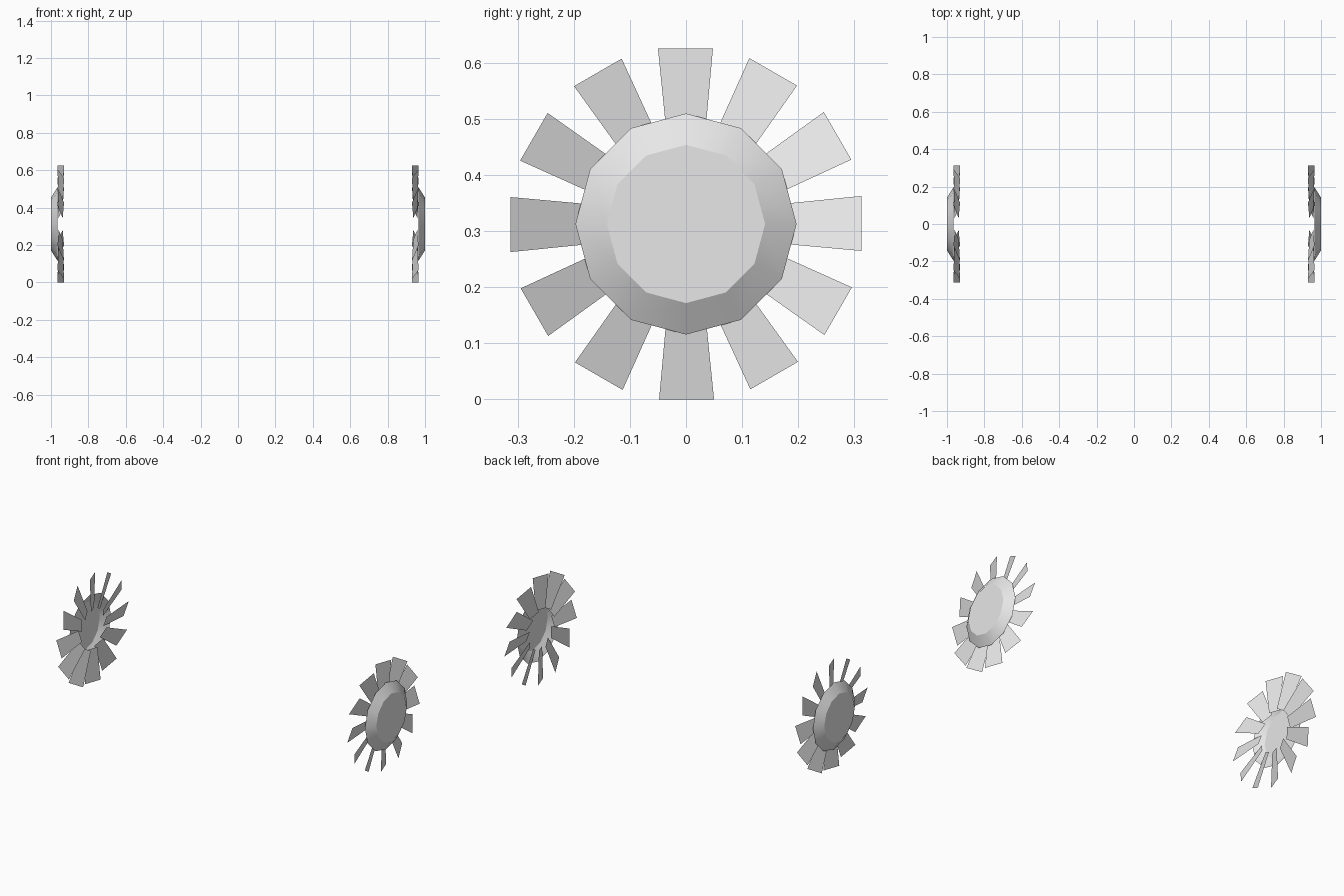
import bpy, bmesh
from math import cos, sin, tan, pi, radians
from mathutils import Matrix, Vector

cube = bpy.data.objects.get("Cube")
if cube:
    bpy.data.objects.remove(cube, do_unlink=True)

SIDES = 12
AXLE_Z = 0.3125
BLADE_X = 0.948
PITCH = tan(radians(19.6))

grey = bpy.data.materials.new("light grey")
grey.use_nodes = True
grey.diffuse_color = (0.8, 0.8, 0.8, 1)
grey.node_tree.nodes["Principled BSDF"].inputs["Base Color"].default_value = (0.8, 0.8, 0.8, 1)


def finish(bm, name, side):
    """Place the part on the axle; side -1 gives the mirror image."""
    bm.transform(Matrix.Translation((0, 0, AXLE_Z)))
    if side < 0:
        bm.transform(Matrix.Scale(-1, 4, (1, 0, 0)))
        bmesh.ops.reverse_faces(bm, faces=bm.faces[:])
    mesh = bpy.data.meshes.new(name)
    bm.to_mesh(mesh)
    bm.free()
    mesh.materials.append(grey)
    obj = bpy.data.objects.new(name, mesh)
    bpy.context.collection.objects.link(obj)
    return obj


def ring(bm, x, radius):
    angles = [2 * pi * i / SIDES for i in range(SIDES)]
    return [bm.verts.new((x, radius * cos(a), radius * sin(a))) for a in angles]


def hub_cap(name, side):
    """Open-backed dish with a flat outer face."""
    bm = bmesh.new()
    rim, face = ring(bm, 0.965, 0.197), ring(bm, 1.0, 0.141)
    for i in range(SIDES):
        j = (i + 1) % SIDES
        bm.faces.new((rim[i], rim[j], face[j], face[i]))
    bm.faces.new(face)
    obj = finish(bm, name, side)
    bpy.ops.object.select_all(action='DESELECT')
    obj.select_set(True)
    bpy.context.view_layer.objects.active = obj
    bpy.ops.object.shade_smooth_by_angle(angle=radians(25))


def blades(name, side):
    """Ring of flat tapered blades, each pitched about its own length."""
    bm = bmesh.new()
    outline = [(0.115, -0.030), (0.3125, -0.048), (0.3125, 0.050), (0.115, 0.030)]
    for i in range(SIDES):
        turn = Matrix.Rotation(2 * pi * i / SIDES, 4, 'X')
        verts = [bm.verts.new(turn @ Vector((BLADE_X - w * PITCH, r, w)))
                 for r, w in outline]
        bm.faces.new(verts)
    finish(bm, name, side)


for label, side in (("left", 1), ("right", -1)):
    hub_cap(label + "_hub_cap", side)
    blades(label + "_fan_blades", side)
